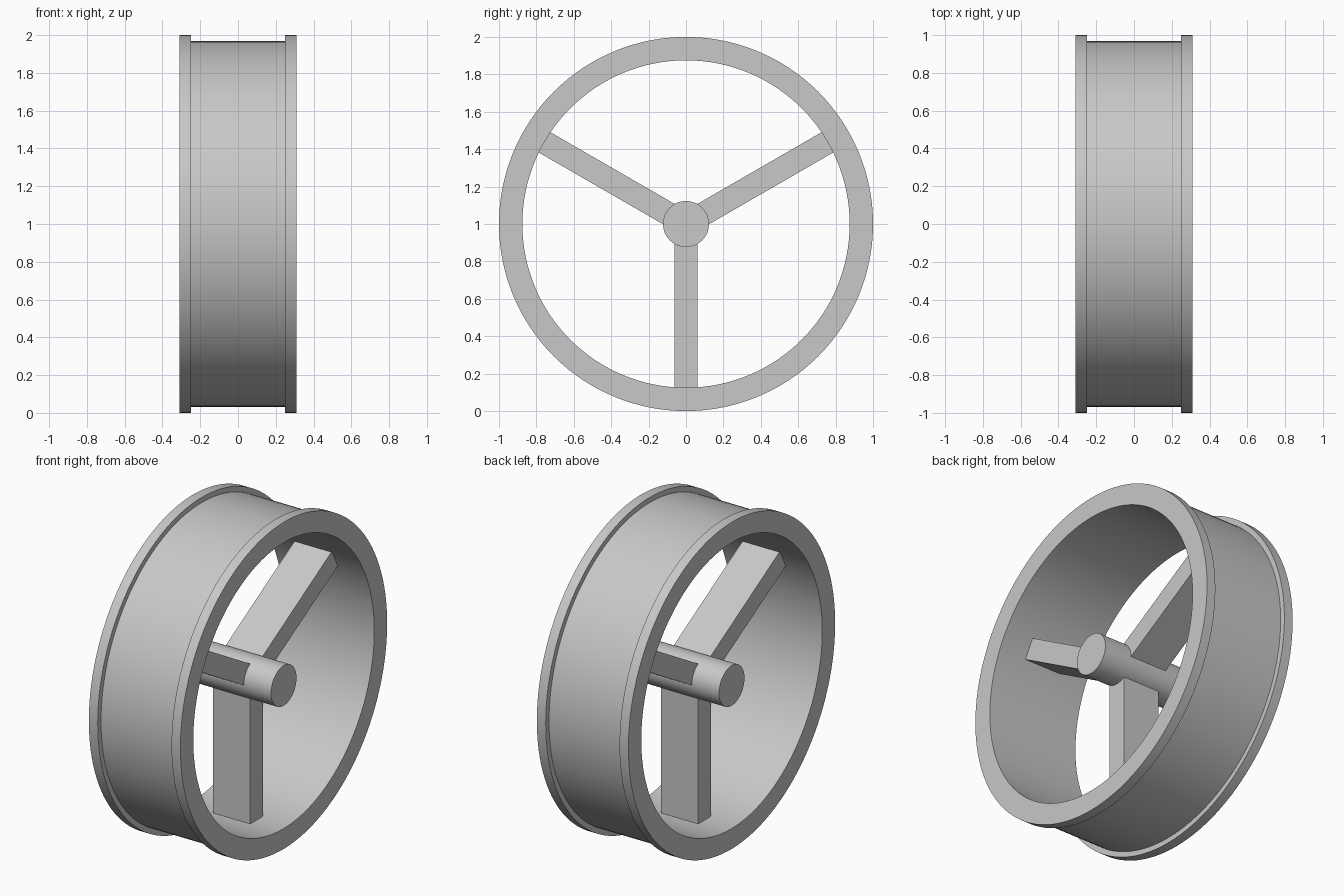
import bpy
import bmesh
from math import radians, pi
from mathutils import Matrix, Vector

cube = bpy.data.objects.get("Cube")
if cube:
    bpy.data.objects.remove(cube, do_unlink=True)

CENTER = Vector((0, 0, 1))
HALF = 0.31
SEGMENTS = 128

grey = bpy.data.materials.new("plain grey")
grey.use_nodes = True
grey.diffuse_color = (0.58, 0.58, 0.58, 1)
grey.node_tree.nodes["Principled BSDF"].inputs["Base Color"].default_value = grey.diffuse_color


def add_object(name, bm, smooth=False):
    bmesh.ops.recalc_face_normals(bm, faces=bm.faces)
    mesh = bpy.data.meshes.new(name)
    bm.to_mesh(mesh)
    bm.free()
    mesh.materials.append(grey)
    obj = bpy.data.objects.new(name, mesh)
    obj.location = CENTER
    bpy.context.collection.objects.link(obj)
    if smooth:
        bpy.ops.object.select_all(action="DESELECT")
        obj.select_set(True)
        bpy.context.view_layer.objects.active = obj
        bpy.ops.object.shade_smooth_by_angle(angle=radians(30))
    return obj


# Rim: closed (x, radius) section with a flange on each side, spun about x
section = [(-HALF, 0.875), (-HALF, 1), (-0.25, 1), (-0.25, 0.968),
           (0.25, 0.968), (0.25, 1), (HALF, 1), (HALF, 0.875)]
bm = bmesh.new()
verts = [bm.verts.new((x, 0, r)) for x, r in section]
edges = [bm.edges.new((v, verts[(i + 1) % len(verts)])) for i, v in enumerate(verts)]
bmesh.ops.spin(bm, geom=verts + edges, cent=(0, 0, 0), axis=(1, 0, 0),
               angle=2 * pi, steps=SEGMENTS, use_merge=True)
bmesh.ops.remove_doubles(bm, verts=bm.verts, dist=0.0001)
add_object("rim", bm, smooth=True)

# Hub: solid axle as long as the rim is wide
bm = bmesh.new()
bmesh.ops.create_cone(bm, cap_ends=True, segments=64, radius1=0.123, radius2=0.123,
                      depth=2 * HALF, matrix=Matrix.Rotation(pi / 2, 4, "Y"))
add_object("hub", bm, smooth=True)

# Spokes: three flat bars from the hub into the rim, one straight down
INNER, OUTER = 0.08, 0.885
for i, name in enumerate(("lower_spoke", "rear_spoke", "front_spoke")):
    bm = bmesh.new()
    bmesh.ops.create_cube(bm, size=1)
    bmesh.ops.scale(bm, vec=(0.25, 0.125, OUTER - INNER), verts=bm.verts)
    bmesh.ops.translate(bm, vec=(0, 0, -(INNER + OUTER) / 2), verts=bm.verts)
    bmesh.ops.rotate(bm, cent=(0, 0, 0), verts=bm.verts,
                     matrix=Matrix.Rotation(i * 2 * pi / 3, 3, "X"))
    add_object(name, bm)
